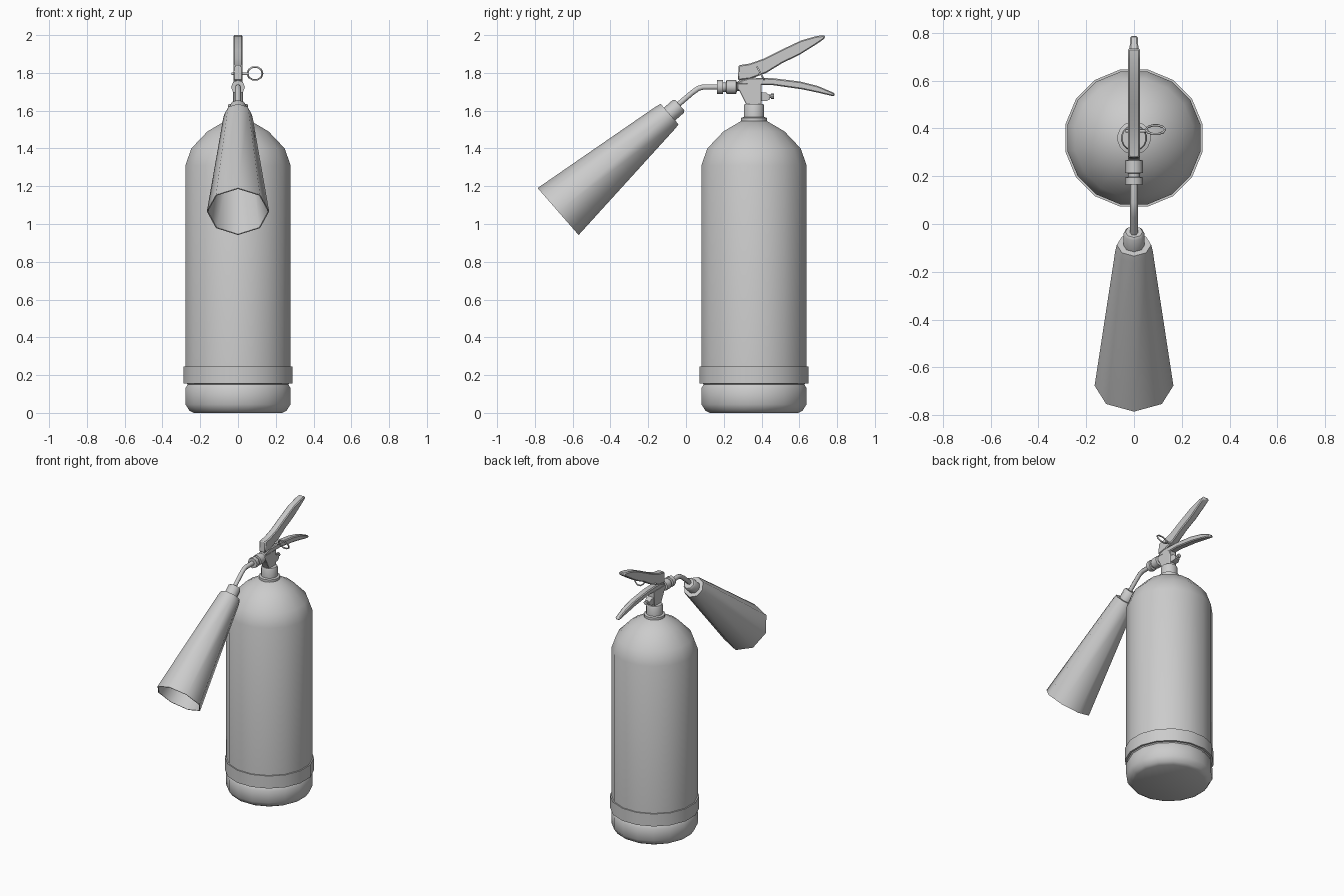
import bpy, bmesh, math
from mathutils import Vector, Matrix

if "Cube" in bpy.data.objects:
    bpy.data.objects.remove(bpy.data.objects["Cube"])

def finish(name, bm, angle=35):
    bmesh.ops.recalc_face_normals(bm, faces=bm.faces)
    me = bpy.data.meshes.new(name)
    bm.to_mesh(me)
    bm.free()
    ob = bpy.data.objects.new(name, me)
    bpy.context.collection.objects.link(ob)
    bpy.ops.object.select_all(action='DESELECT')
    ob.select_set(True)
    bpy.context.view_layer.objects.active = ob
    bpy.ops.object.shade_smooth_by_angle(angle=math.radians(angle))
    return ob

def lathe(name, profile, n, origin, axis=(0, 0, 1), turn=0.0, caps=(True, True), angle=35):
    """Spin (radius, distance) pairs around an axis."""
    bm = bmesh.new()
    rot = Vector(axis).to_track_quat('Z', 'Y').to_matrix()
    rings = []
    for r, t in profile:
        rings.append([bm.verts.new(Vector(origin) + rot @ Vector((
            r * math.cos(turn + 2 * math.pi * i / n),
            r * math.sin(turn + 2 * math.pi * i / n), t))) for i in range(n)])
    for a, b in zip(rings, rings[1:]):
        for i in range(n):
            j = (i + 1) % n
            bm.faces.new((a[i], a[j], b[j], b[i]))
    if caps[0]:
        bm.faces.new(rings[0])
    if caps[1]:
        bm.faces.new(rings[-1])
    return finish(name, bm, angle)

def lever(name, top, bottom, widths, bevel=0.006):
    """Solid side profile in (y, z): paired top and bottom points with half widths."""
    bm = bmesh.new()
    rings = []
    for (ty, tz), (by, bz), w in zip(top, bottom, widths):
        rings.append([bm.verts.new(p) for p in
                      ((-w, ty, tz), (w, ty, tz), (w, by, bz), (-w, by, bz))])
    for a, b in zip(rings, rings[1:]):
        for i in range(4):
            j = (i + 1) % 4
            bm.faces.new((a[i], a[j], b[j], b[i]))
    bm.faces.new(rings[0])
    bm.faces.new(rings[-1])
    ob = finish(name, bm)
    if bevel:
        m = ob.modifiers.new("bevel", 'BEVEL')
        m.width = bevel
        m.segments = 1
    return ob

CY = 0.36
HALF = math.pi / 16

# Cylinder, base band and neck
lathe("tank", [(.24, 0), (.262, .012), (.284, .045), (.284, .13), (.272, .15), (.284, .165),
               (.284, 1.31), (.252, 1.4), (.165, 1.49), (.07, 1.545)], 16, (0, CY, 0), turn=HALF)
lathe("base_band", [(.28, .155), (.293, .155), (.293, .245), (.28, .245)],
      16, (0, CY, 0), turn=HALF, caps=(False, False))
lathe("neck", [(.07, 1.54), (.07, 1.562), (.055, 1.566), (.055, 1.625), (.05, 1.635)],
      16, (0, CY, 0), turn=HALF)

# Valve body with side outlet
lever("valve_body", [(.27, 1.745), (.285, 1.745), (.325, 1.745), (.40, 1.745)],
      [(.27, 1.715), (.285, 1.70), (.325, 1.62), (.40, 1.62)], [.026] * 4, .004)
lever("valve_outlet", [(.38, 1.70), (.425, 1.695), (.445, 1.68)],
      [(.38, 1.65), (.425, 1.65), (.445, 1.66)], [.022, .022, .016], 0)
lathe("gauge_nub", [(.009, 0), (.009, .03), (.014, .03), (.014, .045)], 8,
      (0, .42, 1.677), (0, 1, 0))

# Hose coupling
lathe("coupling", [(.037, .165), (.037, .195), (.025, .197), (.025, .212), (.037, .214),
                   (.037, .265), (.022, .27), (.022, .30)], 8, (0, 0, 1.725), (0, 1, 0), angle=46)

# Bent hose
cu = bpy.data.curves.new("hose", 'CURVE')
cu.dimensions = '3D'
cu.bevel_depth = 0.016
cu.bevel_resolution = 1
cu.use_fill_caps = True
sp = cu.splines.new('POLY')
path = [(.18, 1.725), (.09, 1.725), (.065, 1.718), (.035, 1.697), (-.06, 1.616)]
sp.points.add(len(path) - 1)
for p, (y, z) in zip(sp.points, path):
    p.co = (0, y, z, 1)
    p.radius = 1
bpy.context.collection.objects.link(bpy.data.objects.new("hose", cu))

# Discharge horn and its collar
top, end = Vector((0, -.087, 1.582)), Vector((0, -.677, 1.066))
axis = end - top
lathe("horn_collar", [(.036, -.072), (.045, -.062), (.045, .01)], 8, top, axis, angle=46)
L = axis.length
lathe("horn", [(.04, 0), (.072, 0), (.078, .03), (.165, L), (.159, L), (.07, .03), (.04, .012)],
      8, top, axis, angle=46)

# Squeeze lever (upper) and carrying handle (lower)
lever("squeeze_lever",
      [(.278, 1.84), (.34, 1.85), (.41, 1.875), (.50, 1.92), (.61, 1.972), (.69, 1.995), (.735, 2.0)],
      [(.275, 1.76), (.34, 1.768), (.425, 1.80), (.51, 1.852), (.60, 1.895), (.68, 1.945), (.735, 1.982)],
      [.025] * 7)
lever("carry_handle",
      [(.27, 1.755), (.34, 1.775), (.46, 1.772), (.60, 1.755), (.70, 1.73), (.788, 1.692)],
      [(.27, 1.742), (.34, 1.735), (.46, 1.735), (.62, 1.712), (.70, 1.695), (.785, 1.675)],
      [.025, .025, .024, .022, .02, .016])

# Safety pin with pull ring
lathe("safety_pin", [(.007, -.035), (.007, .055)], 8, (0, .39, 1.795), (1, 0, 0), angle=46)
bm = bmesh.new()
N, M, R, r = 10, 6, .04, .005
tilt = Matrix.Translation((.09, .395, 1.797)) @ Matrix.Rotation(math.radians(118), 4, 'X')
grid = [[bm.verts.new(tilt @ Vector((
    (R + r * math.cos(2 * math.pi * j / M)) * math.cos(2 * math.pi * i / N),
    (R + r * math.cos(2 * math.pi * j / M)) * math.sin(2 * math.pi * i / N),
    r * math.sin(2 * math.pi * j / M)))) for j in range(M)] for i in range(N)]
for i in range(N):
    for j in range(M):
        a, b = grid[i], grid[(i + 1) % N]
        k = (j + 1) % M
        bm.faces.new((a[j], b[j], b[k], a[k]))
finish("pull_ring", bm, 65)
